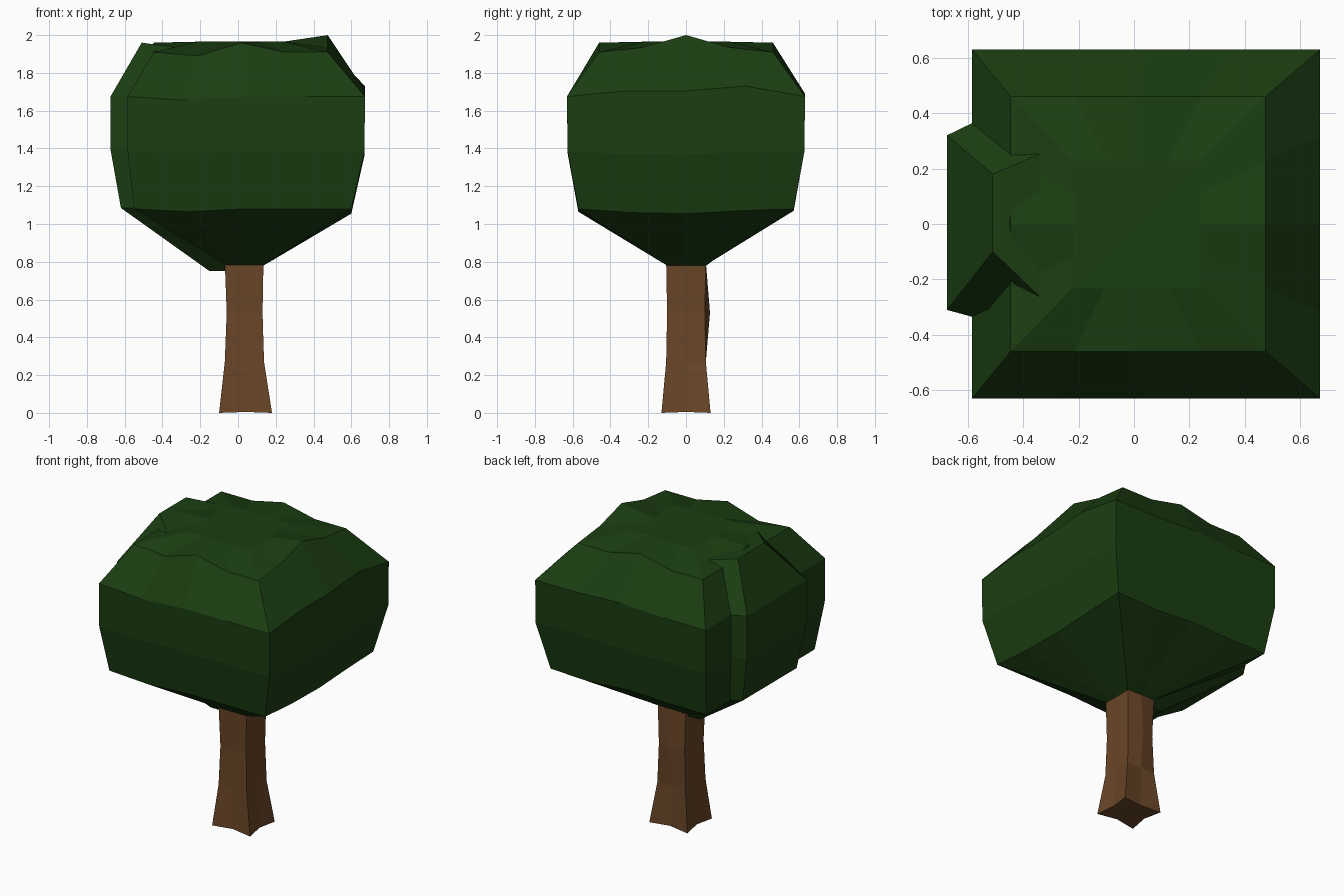
import bpy, bmesh
from mathutils import Vector

if "Cube" in bpy.data.objects:
    bpy.data.objects.remove(bpy.data.objects["Cube"])


def material(name, rgb):
    m = bpy.data.materials.new(name)
    m.diffuse_color = (*rgb, 1)
    m.use_nodes = True
    m.node_tree.nodes["Principled BSDF"].inputs["Base Color"].default_value = m.diffuse_color
    return m


leaf = material("leaf_green", (0.011, 0.048, 0.006))
bark = material("bark_brown", (0.14, 0.06, 0.02))


def rect(x0, x1, y0, y1):
    return [(x0, y0), (x1, y0), (x1, y1), (x0, y1)]


def loft(name, rings, n, mat, centre_z=None):
    """Skin a stack of four-cornered rings (z, corners, {point index: (dx, dy, dz)})."""
    bm = bmesh.new()
    loops = []
    for z, corners, bumps in rings:
        loop = []
        for k in range(4):
            a, b = Vector(corners[k]), Vector(corners[(k + 1) % 4])
            for s in range(n):
                p = a.lerp(b, s / n)
                d = Vector(bumps.get(len(loop), (0, 0, 0)))
                loop.append(bm.verts.new(Vector((p.x, p.y, z)) + d))
        loops.append(loop)
    for lo, hi in zip(loops, loops[1:]):
        for i in range(len(lo)):
            j = (i + 1) % len(lo)
            bm.faces.new((lo[i], lo[j], hi[j], hi[i]))
    bm.faces.new(loops[0][::-1])
    top = loops[-1]
    if centre_z is None:
        bm.faces.new(top)
    else:
        c = sum((v.co for v in top), Vector()) / len(top)
        hub = bm.verts.new((c.x, c.y, centre_z))
        for i in range(len(top)):
            bm.faces.new((top[i], top[(i + 1) % len(top)], hub))
    bmesh.ops.triangulate(bm, faces=[f for f in bm.faces if len(f.verts) > 4])
    bmesh.ops.recalc_face_normals(bm, faces=bm.faces)
    me = bpy.data.meshes.new(name)
    bm.to_mesh(me)
    bm.free()
    me.materials.append(mat)
    ob = bpy.data.objects.new(name, me)
    bpy.context.collection.objects.link(ob)
    return ob


def lift(**heights):
    return {int(k[1:]): (0, 0, h) for k, h in heights.items()}


# Flared square trunk with a knot on the back
loft("trunk", [
    (0.0, rect(-0.10, 0.18, -0.13, 0.13), {1: (0, 0.02, 0.005), 3: (-0.02, 0, 0.005),
                                           5: (0, -0.02, 0.005), 7: (0.02, 0, 0.005)}),
    (0.27, rect(-0.07, 0.138, -0.105, 0.105), {}),
    (0.53, rect(-0.06, 0.13, -0.1, 0.1), {5: (0, 0.027, 0)}),
    (0.80, rect(-0.07, 0.135, -0.105, 0.105), {}),
], 2, bark)

# Main crown: boxy, tapered below and bevelled above
loft("crown", [
    (0.78, rect(-0.06, 0.135, -0.1, 0.1), {}),
    (1.08, rect(-0.55, 0.60, -0.57, 0.57),
     lift(p1=-0.015, p5=-0.02, p6=-0.025, p7=-0.01, p9=-0.01, p10=0.01)),
    (1.385, rect(-0.585, 0.67, -0.627, 0.627), lift(p1=-0.01, p5=-0.015, p6=-0.02, p9=0.01)),
    (1.675, rect(-0.585, 0.672, -0.63, 0.63),
     lift(p1=-0.02, p5=0.03, p6=0.03, p7=0.055, p10=0.015)),
    (1.91, rect(-0.445, 0.475, -0.46, 0.46),
     lift(p1=-0.02, p2=0.05, p5=0.025, p6=0.09, p7=0.025, p10=0.05, p14=0.05)),
    (1.965, rect(-0.22, 0.24, -0.23, 0.23), {}),
], 4, leaf, 1.96)


def wedge(x0, x1, front, back, front_in, back_in):
    return [(x0, front), (x1, front_in), (x1, back_in), (x0, back)]


# Smaller lobe bulging out of the left side
loft("side_lobe", [
    (0.75, rect(-0.15, -0.03, -0.07, 0.07), {}),
    (1.085, wedge(-0.62, -0.2, -0.28, 0.29, -0.40, 0.50), {}),
    (1.395, wedge(-0.675, -0.2, -0.31, 0.32, -0.44, 0.55), {}),
    (1.675, wedge(-0.675, -0.2, -0.31, 0.32, -0.44, 0.55), {}),
    (1.96, wedge(-0.51, -0.3, -0.10, 0.18, -0.30, 0.27),
     {1: (0, 0, -0.03), 2: (0, 0, -0.03)}),
], 1, leaf)
